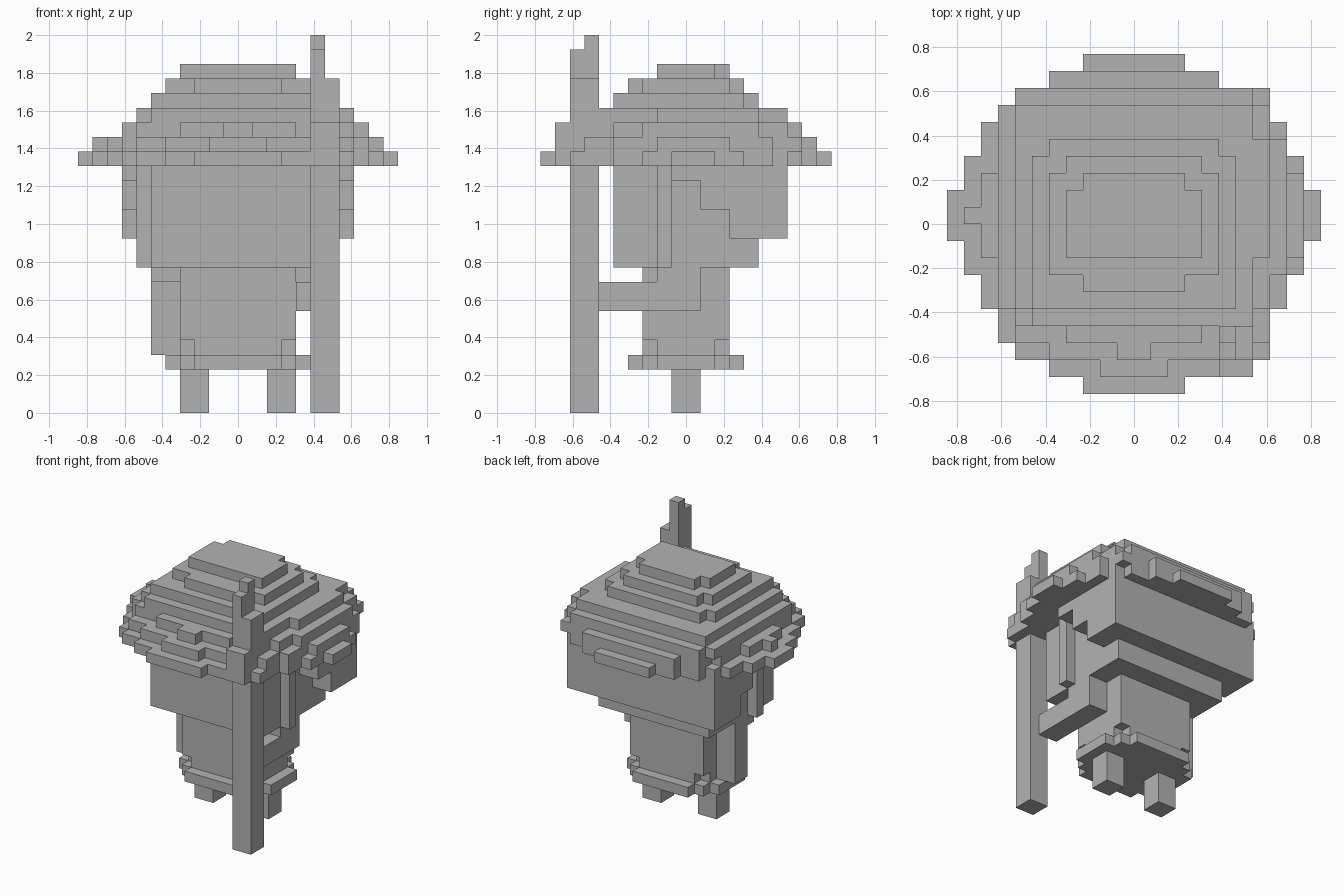
import bpy
import bmesh
from mathutils import Vector

U = 1 / 13  # edge of one cube

old = bpy.data.objects.get("Cube")
if old:
    bpy.data.objects.remove(old, do_unlink=True)

grey = bpy.data.materials.new("plain_grey")
grey.use_nodes = True
grey.diffuse_color = (0.45, 0.45, 0.45, 1)
grey.node_tree.nodes["Principled BSDF"].inputs["Base Color"].default_value = grey.diffuse_color


def block_part(name, boxes):
    """Merge boxes (x0, x1, y0, y1, z0, z1, in cubes) into one clean outer shell."""
    cells = {(x, y, z)
             for x0, x1, y0, y1, z0, z1 in boxes
             for x in range(x0, x1) for y in range(y0, y1) for z in range(z0, z1)}
    bm = bmesh.new()
    for cell in cells:
        for axis in range(3):
            for sign in (-1, 1):
                step = [0, 0, 0]
                step[axis] = sign
                if tuple(c + s for c, s in zip(cell, step)) in cells:
                    continue
                n = Vector(step)
                a = Vector([float(i == (axis + 1) % 3) for i in range(3)])
                b = n.cross(a)
                mid = Vector(cell) + Vector((0.5, 0.5, 0.5)) + n / 2
                corners = (-a - b, a - b, a + b, b - a)
                bm.faces.new([bm.verts.new((mid + c / 2) * U) for c in corners])
    bmesh.ops.remove_doubles(bm, verts=bm.verts, dist=U / 100)
    bmesh.ops.dissolve_limit(bm, angle_limit=0.01, verts=bm.verts, edges=bm.edges)
    mesh = bpy.data.meshes.new(name)
    bm.to_mesh(mesh)
    bm.free()
    mesh.materials.append(grey)
    obj = bpy.data.objects.new(name, mesh)
    bpy.context.collection.objects.link(obj)
    return obj


def mirrored(boxes):
    return [(-b[1], -b[0], *b[2:]) for b in boxes]


# Legs
leg = [(2, 4, -1, 1, 0, 3)]
block_part("left_leg", leg)
block_part("right_leg", mirrored(leg))

# Robe with notched lower corners, and its flared hem
block_part("robe", [(-4, 4, -3, 3, 5, 10), (-3, 3, -3, 3, 3, 5), (-4, 4, -2, 2, 3, 5)])
block_part("robe_hem", [(-w, w, -d, d, 3, 4) for w, d in ((5, 2), (4, 3), (3, 4))])

# Arms: one hangs, the other reaches forward to the staff
shoulder = (4, 6, -2, 1, 9, 10)
block_part("left_arm", [shoulder, (4, 6, -6, 1, 7, 9)])
block_part("right_arm", mirrored([shoulder, (4, 6, -1, 1, 4, 9)]))

# Head and hair
block_part("head", [(-6, 6, -5, 5, 10, 17)])
block_part("back_hair", [(-8, 8, 5, 7, 12, 17)])
side_hair = [(6, 8, -1, 5, 16, 17), (6, 8, 1, 5, 14, 16), (6, 8, 3, 5, 12, 14)]
lock = [(6, 7, -2, -1, 10, 17)]
for side, flip in (("left", list), ("right", mirrored)):
    block_part(side + "_side_hair", flip(side_hair))
    block_part(side + "_hair_lock", flip(lock))

# Staff
block_part("staff", [(5, 7, -8, -6, 0, 23), (5, 6, -8, -6, 23, 25), (5, 6, -7, -6, 25, 26)])

# Hat: stepped layers, each a list of (x0, x1, y0, y1)
hat_layers = {
    17: [(-w, w, a, b) for w, a, b in ((3, -10, 10), (5, -9, 9), (7, -8, 8), (8, -7, 7),
                                       (9, -5, 6), (10, -3, 4), (11, -1, 2))] + [(5, 7, -9, -8), (7, 8, -8, -7)],
    18: [(-2, 2, -9, 9), (-5, 5, -8, 9), (-7, 8, -7, 8), (-8, 9, -5, 6),
         (-9, 10, -2, 3), (-10, 10, 0, 1), (5, 7, -9, -7)],
    19: [(-1, 1, -8, 8), (-4, 4, -7, 8), (-7, 7, -6, 8), (-8, 8, -5, 7),
         (8, 9, -3, 5), (5, 7, -9, -6)],
    20: [(-6, 7, -6, 7), (-7, 7, -5, 7), (7, 8, -2, 5)],
    21: [(-5, 5, -5, 5), (-6, 6, -5, 4)],
    22: [(-3, 3, -4, 4), (-4, 4, -3, 4), (-5, 5, -3, 3)],
    23: [(-3, 3, -2, 3), (-4, 4, -2, 2)],
}
block_part("hat", [(*box, z, z + 1) for z, layer in hat_layers.items() for box in layer])
